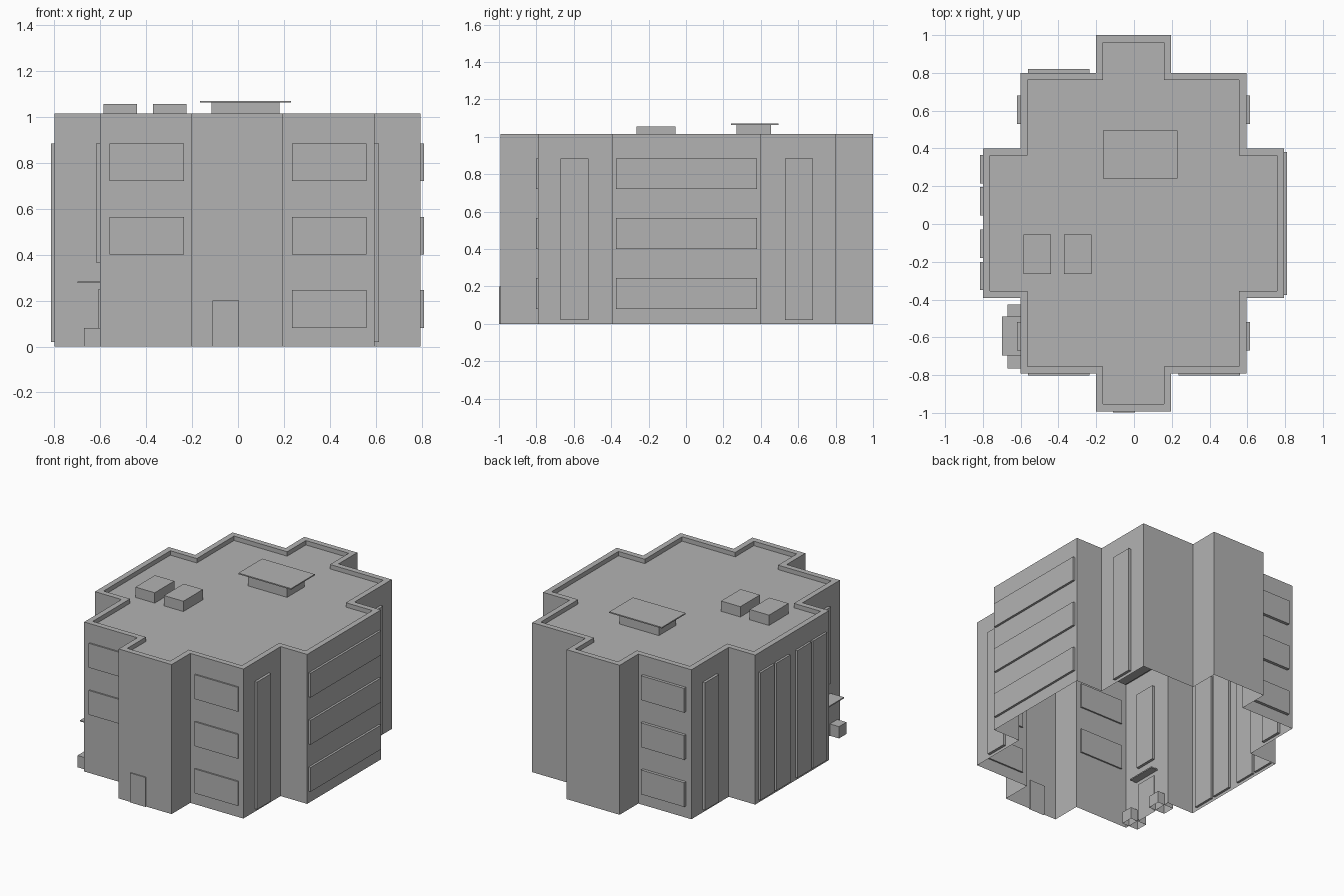
import bpy, bmesh

cube = bpy.data.objects.get("Cube")
if cube:
    bpy.data.objects.remove(cube)

grey = bpy.data.materials.new("plain_grey")
grey.use_nodes = True
colour = (0.45, 0.45, 0.45, 1)
grey.diffuse_color = colour
grey.node_tree.nodes["Principled BSDF"].inputs["Base Color"].default_value = colour

CX, CY = -0.003, 0.004      # centre of the stepped footprint
TOP, ROOF = 1.015, 0.985


def finish(name, bm):
    mesh = bpy.data.meshes.new(name)
    bm.to_mesh(mesh)
    bm.free()
    mesh.materials.append(grey)
    obj = bpy.data.objects.new(name, mesh)
    bpy.context.collection.objects.link(obj)
    return obj


def box(name, xs, ys, zs, open_bottom=False):
    bm = bmesh.new()
    bmesh.ops.create_cube(bm, size=1)
    for v in bm.verts:
        v.co = [r[0] if c < 0 else r[1] for c, r in zip(v.co, (xs, ys, zs))]
    bm.normal_update()
    if open_bottom:
        bmesh.ops.delete(bm, geom=[f for f in bm.faces if f.normal.z < -0.9], context='FACES')
    return finish(name, bm)


def panel(name, axis, wall, span, zs, out=0.015, open_bottom=False):
    """Shallow plate set through a wall that lies across the given axis."""
    through = (wall - out, wall + out)
    if axis == 'x':
        return box(name, through, span, zs, open_bottom)
    return box(name, span, through, zs, open_bottom)


def outline(inset):
    """Stepped cross footprint, counter-clockwise."""
    a, b, c = (w - inset for w in (0.797, 0.598, 0.199))
    d, e, f = (w - inset for w in (0.996, 0.796, 0.396))
    quarter = [(a, f), (b, f), (b, e), (c, e), (c, d)]
    mirrored = [(-x, y) for x, y in reversed(quarter)]
    half = quarter + mirrored
    return [(x + CX, y + CY) for x, y in half + [(-x, -y) for x, y in half]]


# Outer walls, parapet and sunken roof, open underneath
bm = bmesh.new()
loops = []
for inset, z in ((0, 0), (0, TOP), (0.038, TOP), (0.038, ROOF)):
    loops.append([bm.verts.new((x, y, z)) for x, y in outline(inset)])
for low, high in zip(loops, loops[1:]):
    n = len(low)
    for i in range(n):
        j = (i + 1) % n
        bm.faces.new((low[i], low[j], high[j], high[i]))
bm.faces.new(loops[-1])
finish("building_shell", bm)

# Wall planes
left, right = CX - 0.797, CX + 0.797
left_step, right_step = CX - 0.598, CX + 0.598
front_step, back_step = CY - 0.796, CY + 0.796
rows = [(0.08, 0.245), (0.40, 0.565), (0.72, 0.885)]
tall = (0.02, 0.885)

# Rows of wide windows
for i, zs in enumerate(rows):
    panel(f"right_window_{i}", 'x', right, (-0.375, 0.38), zs)
    panel(f"front_window_{i}", 'y', front_step, (0.235, 0.56), zs, 0.01)
    panel(f"back_window_{i}", 'y', back_step, (-0.56, -0.235), zs, 0.02)
    if i:
        panel(f"front_side_window_{i}", 'y', front_step, (-0.56, -0.235), zs, 0.01)

# Tall strip windows
for i, y in enumerate((-0.35, -0.18, 0.045, 0.215)):
    panel(f"left_strip_window_{i}", 'x', left, (y, y + 0.15), tall)
panel("right_front_strip", 'x', right_step, (-0.67, -0.52), tall, 0.018)
panel("right_back_strip", 'x', right_step, (0.53, 0.68), tall, 0.018)
panel("left_back_strip", 'x', left_step, (0.53, 0.68), tall, 0.018)
panel("left_front_strip", 'x', left_step, (-0.67, -0.52), (0.365, 0.885), 0.018)

# Doors
panel("front_door", 'y', CY - 0.996, (-0.11, 0.005), (0, 0.20), 0.007, True)
panel("side_door", 'x', left_step, (-0.67, -0.52), (0, 0.25), 0.006, True)

# Side entrance canopy and planters
box("entrance_canopy", (-0.70, -0.55), (-0.695, -0.49), (0.276, 0.284))
for name, ys in (("front_planter", (-0.765, -0.685)), ("back_planter", (-0.51, -0.425))):
    box(name, (-0.67, -0.55), ys, (0, 0.08), True)

# Rooftop units and stair head
box("roof_unit_outer", (-0.585, -0.44), (-0.265, -0.055), (ROOF, 1.055))
box("roof_unit_inner", (-0.37, -0.225), (-0.265, -0.055), (ROOF, 1.055))
box("stair_head", (-0.115, 0.18), (0.27, 0.455), (ROOF, 1.062))
box("stair_head_slab", (-0.165, 0.23), (0.24, 0.495), (1.062, 1.07))
